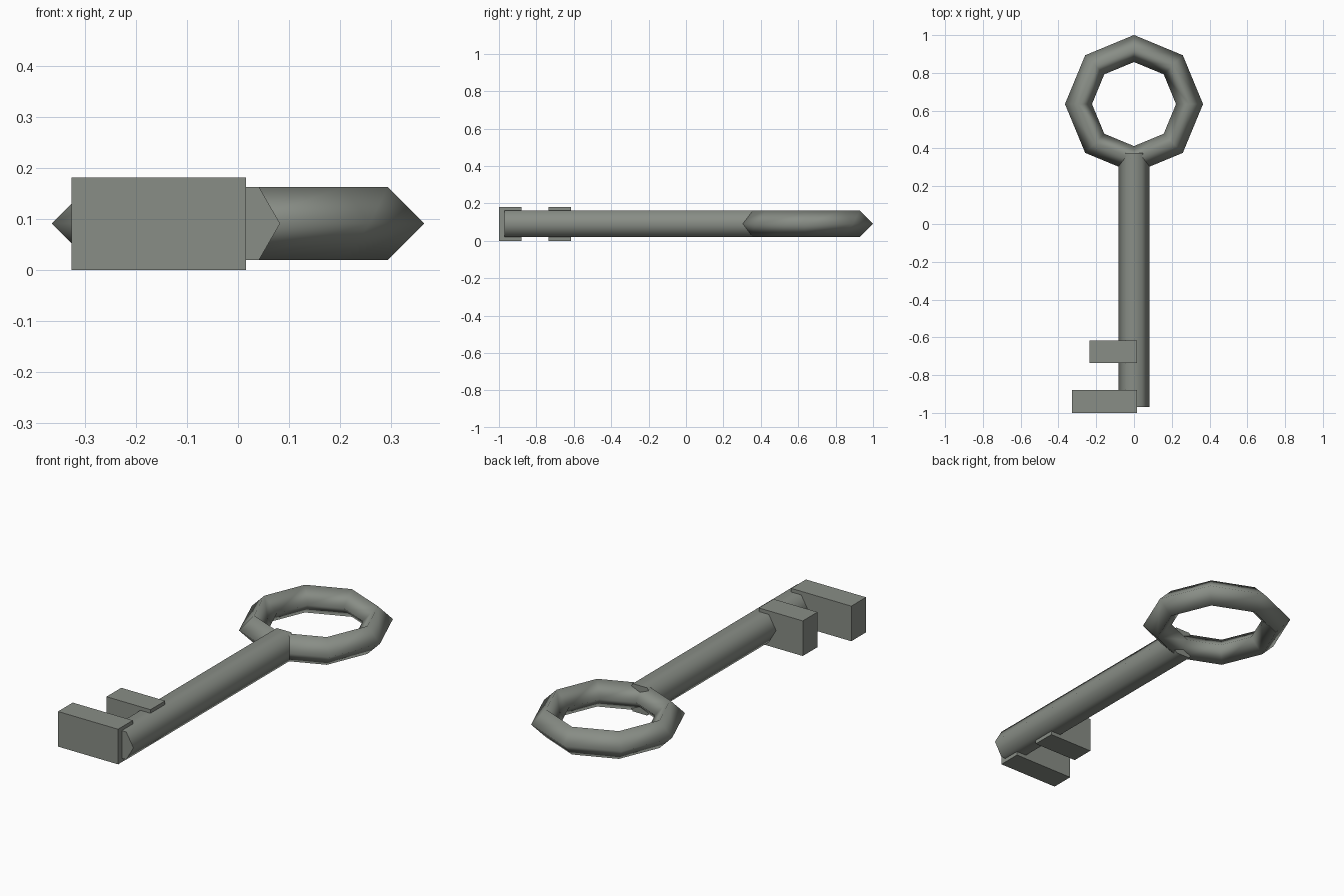
import bpy
import math

default_cube = bpy.data.objects.get("Cube")
if default_cube:
    bpy.data.objects.remove(default_cube, do_unlink=True)

MID_Z = 0.091       # height of the shaft and ring centre line
SHAFT_R = 0.0825
RING_R, TUBE_R = 0.294, 0.0715

iron = bpy.data.materials.new("dull_iron")
iron.use_nodes = True
colour = (0.25, 0.27, 0.24, 1)
iron.diffuse_color = colour
iron.node_tree.nodes["Principled BSDF"].inputs["Base Color"].default_value = colour


def finish(name, smooth_angle=None):
    """Name and colour the active part, smoothing it below the given angle."""
    part = bpy.context.object
    part.name = part.data.name = name
    part.data.materials.append(iron)
    if smooth_angle:
        bpy.ops.object.shade_smooth_by_angle(angle=math.radians(smooth_angle))
    return part


def tooth(name, left, front):
    """Rectangular bit reaching sideways from the shaft."""
    right, depth, height = 0.016, 0.12, 0.181
    bpy.ops.mesh.primitive_cube_add(
        size=1, location=((left + right) / 2, front + depth / 2, height / 2))
    part = finish(name)
    part.scale = (right - left, depth, height)
    bpy.ops.object.transform_apply(location=False, rotation=False, scale=True)


# Eight-sided ring handle with a diamond cross-section
bpy.ops.mesh.primitive_torus_add(
    major_segments=8, minor_segments=4, major_radius=RING_R,
    minor_radius=TUBE_R, location=(0, 0.635, MID_Z))
finish("ring_handle", 180)

# Hexagonal shaft with flat ends, corners pointing sideways
back, front = 0.375, -0.97
bpy.ops.mesh.primitive_cylinder_add(
    vertices=6, radius=SHAFT_R, depth=back - front,
    location=(0, (back + front) / 2, MID_Z))
shaft = finish("shaft")
shaft.rotation_euler = (math.pi / 2, 0, 0)
bpy.ops.object.transform_apply(location=False, rotation=True, scale=False)
# Turn about the long axis so that flats face up and down
shaft.rotation_euler = (0, math.pi / 6, 0)
bpy.ops.object.transform_apply(location=False, rotation=True, scale=False)
bpy.ops.object.shade_smooth_by_angle(angle=math.radians(75))

# Two teeth, the longer one at the tip
tooth("tip_tooth", -0.327, -1.0)
tooth("inner_tooth", -0.235, -0.736)
